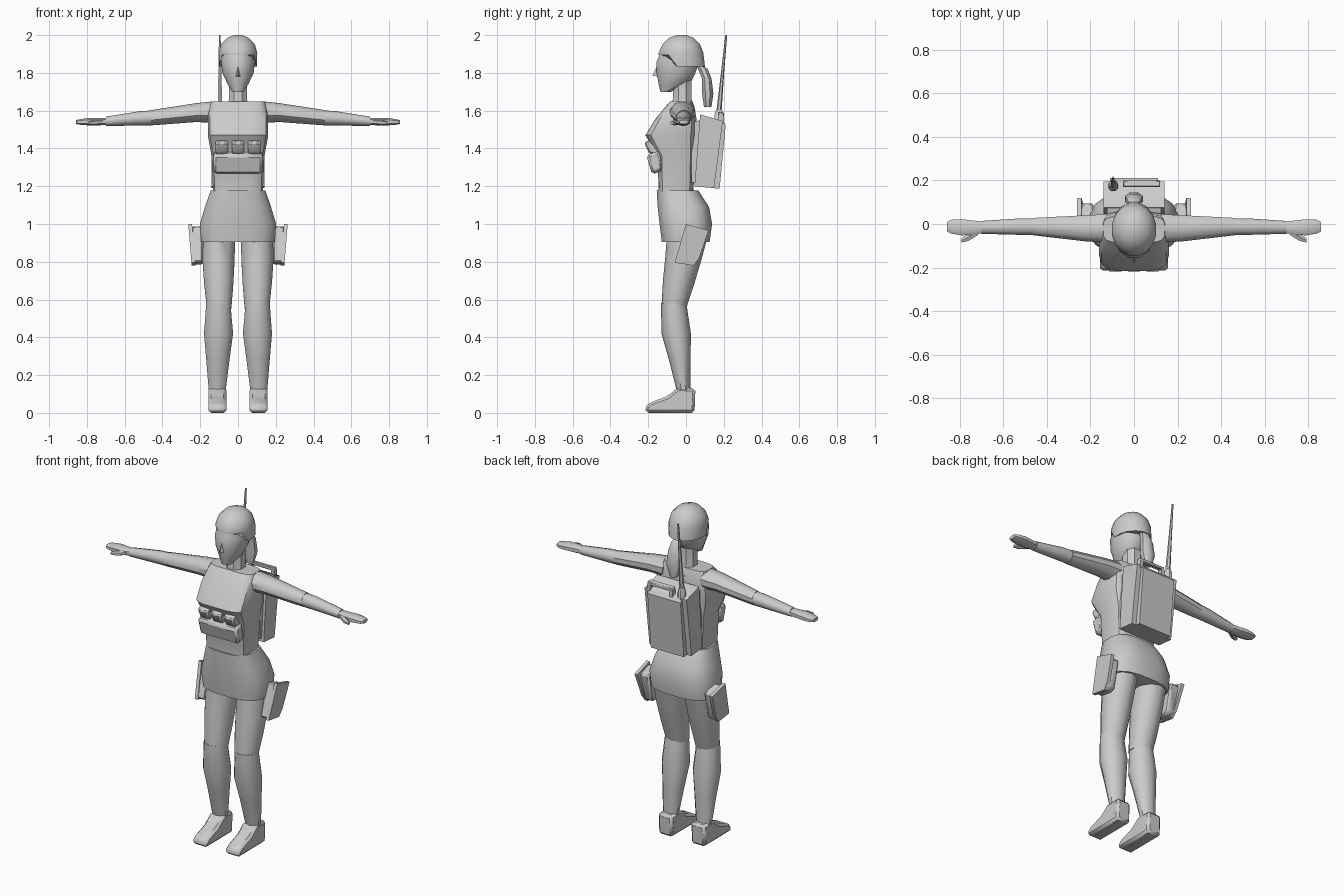
import bpy, bmesh, math
from mathutils import Matrix, Vector

if "Cube" in bpy.data.objects:
    bpy.data.objects.remove(bpy.data.objects["Cube"], do_unlink=True)

GREY = (0.6, 0.6, 0.6, 1)
mat = bpy.data.materials.new("light grey")
mat.use_nodes = True
mat.diffuse_color = GREY
mat.node_tree.nodes["Principled BSDF"].inputs["Base Color"].default_value = GREY


def finish(name, bm, mirror=False, angle=40):
    """Turn a bmesh into a shaded object; mirror adds the right-hand copy."""
    bmesh.ops.recalc_face_normals(bm, faces=bm.faces)
    meshes = [bpy.data.meshes.new(name)]
    bm.to_mesh(meshes[0])
    bm.free()
    names = [name]
    if mirror:
        twin = meshes[0].copy()
        twin.transform(Matrix.Scale(-1, 4, (1, 0, 0)))
        twin.flip_normals()
        meshes.append(twin)
        names = ["left_" + name, "right_" + name]
    for label, mesh in zip(names, meshes):
        mesh.materials.append(mat)
        ob = bpy.data.objects.new(label, mesh)
        bpy.context.collection.objects.link(ob)
        bpy.ops.object.select_all(action="DESELECT")
        ob.select_set(True)
        bpy.context.view_layer.objects.active = ob
        bpy.ops.object.shade_smooth_by_angle(angle=math.radians(angle))


def loft(rings, axis="z", n=10, power=2.0, shear=0.0):
    """Skin rings given as (station, u min, u max, v min, v max)."""
    bm = bmesh.new()
    loops = []
    for t, u0, u1, v0, v1 in rings:
        loop = []
        for i in range(n):
            a = math.tau * (i + 0.5) / n
            c, s = math.cos(a), math.sin(a)
            c = math.copysign(abs(c) ** (2 / power), c)
            s = math.copysign(abs(s) ** (2 / power), s)
            peak = abs(math.sin(math.tau * (round(n / 4 - 0.5) + 0.5) / n)) ** (2 / power)
            u = (u0 + u1) / 2 + c * (u1 - u0) / 2 / math.cos(math.pi / n) ** (2 / power)
            v = (v0 + v1) / 2 + s * (v1 - v0) / 2 / peak
            w = t + shear * (v - v0)
            loop.append(bm.verts.new((u, v, w) if axis == "z" else (w, u, v)))
        loops.append(loop)
    for a, b in zip(loops, loops[1:]):
        for i in range(n):
            j = (i + 1) % n
            bm.faces.new((a[i], a[j], b[j], b[i]))
    bm.faces.new(loops[0])
    bm.faces.new(loops[-1])
    return bm


def prism(x0, x1, profile, bevel=0.0):
    """Extrude a side profile of (y, z) points from x0 to x1."""
    bm = bmesh.new()
    face = bm.faces.new([bm.verts.new((x0, y, z)) for y, z in profile])
    out = bmesh.ops.extrude_face_region(bm, geom=[face])
    verts = [g for g in out["geom"] if isinstance(g, bmesh.types.BMVert)]
    bmesh.ops.translate(bm, verts=verts, vec=(x1 - x0, 0, 0))
    bmesh.ops.recalc_face_normals(bm, faces=bm.faces)
    if bevel:
        bmesh.ops.bevel(bm, geom=bm.edges[:], offset=bevel, segments=1,
                        affect="EDGES", clamp_overlap=True)
    return bm


# Head: face and skull, nose, neck
finish("head", loft([(1.70, -.03, .03, -.135, -.08), (1.74, -.055, .055, -.145, .02),
                     (1.80, -.083, .083, -.155, .05), (1.86, -.09, .09, -.155, .07),
                     (1.92, -.09, .09, -.13, .08)], n=12))
nose = bmesh.new()
points = [nose.verts.new(p) for p in
          ((-.016, -.145, 1.78), (.016, -.145, 1.78), (0, -.178, 1.785), (0, -.15, 1.845))]
for skip in range(4):
    nose.faces.new([p for i, p in enumerate(points) if i != skip])
finish("nose", nose)
finish("neck", loft([(1.60, -.06, .06, -.08, .05), (1.66, -.048, .048, -.07, .03),
                     (1.78, -.048, .048, -.07, .03)], n=8))

# Helmet: dome whose rim is high over the face and low at ears and nape
helmet = loft([(1.835, -.1, .1, -.145, .1), (1.905, -.102, .102, -.145, .092),
               (1.95, -.09, .09, -.125, .075), (1.985, -.058, .058, -.09, .042),
               (2.0, -.02, .02, -.045, 0)], n=16)
for v in helmet.verts:
    if v.co.z < 1.84 and v.co.y < -.07:
        v.co.z = 1.895
finish("helmet", helmet)

# Ponytail
finish("ponytail", loft([(1.62, -.022, .022, .095, .135), (1.69, -.042, .042, .085, .145),
                         (1.77, -.035, .035, .085, .135), (1.82, -.025, .025, .065, .115),
                         (1.845, -.015, .015, .05, .085)], n=8))

# Torso with the chest ridge
finish("torso", loft([(1.17, -.132, .132, -.145, .04), (1.36, -.14, .14, -.15, .045),
                      (1.47, -.16, .16, -.215, .055), (1.56, -.16, .16, -.16, .055),
                      (1.62, -.15, .15, -.11, .045), (1.648, -.14, .14, -.085, .035)],
                     n=16, power=4.5), angle=32)

# Skirt
finish("skirt", loft([(.905, -.195, .195, -.128, .125), (1.0, -.202, .202, -.14, .138),
                      (1.09, -.175, .175, -.15, .122), (1.178, -.145, .145, -.155, .065)],
                     n=16, power=2.8))

# Arms and hands
finish("upper_arm", loft([(.125, -.085, .045, 1.535, 1.65), (.22, -.08, .04, 1.54, 1.64),
                          (.46, -.052, .028, 1.522, 1.603)], axis="x"), mirror=True)
finish("forearm", loft([(.445, -.05, .026, 1.523, 1.602), (.52, -.05, .026, 1.522, 1.597),
                        (.70, -.045, .014, 1.518, 1.568)], axis="x"), mirror=True)
finish("hand", loft([(.685, -.04, .01, 1.525, 1.562), (.74, -.05, .016, 1.522, 1.562),
                     (.79, -.052, .022, 1.522, 1.562), (.835, -.045, .02, 1.525, 1.555),
                     (.857, -.035, .01, 1.53, 1.55)], axis="x", n=8, power=2.6), mirror=True)
finish("thumb", loft([(.715, -.05, -.015, 1.527, 1.555), (.76, -.078, -.042, 1.522, 1.55),
                      (.792, -.085, -.066, 1.525, 1.543)], axis="x", n=6), mirror=True)

# Legs and feet
finish("thigh", loft([(.56, .035, .165, -.13, 0), (.70, .024, .18, -.122, .045),
                      (.82, .018, .188, -.11, .08), (.95, .015, .185, -.1, .115)],
                     shear=-.08), mirror=True)
finish("shin", loft([(.12, .065, .155, -.05, .023), (.28, .045, .168, -.09, .024),
                     (.42, .026, .18, -.13, .026), (.58, .04, .168, -.132, .002)]), mirror=True)
finish("foot", prism(.062, .156, [(.045, 0), (.05, .13), (-.045, .132), (-.1, .088),
                                  (-.19, .055), (-.218, .03), (-.21, 0)], .014), mirror=True)

# Holsters: slim body with a larger sloping outer flap
finish("holster", prism(.185, .245, [(.005, .99), (.095, .96), (.06, .8),
                                     (.035, .785), (-.055, .8)], .008), mirror=True)
flap = prism(.235, .255, [(0, 1.0), (.12, .965), (.07, .82), (.04, .78), (-.06, .795)])
for v in flap.verts:
    v.co.x += (v.co.z - .9) * .08
finish("holster_flap", flap, mirror=True)

# Chest pouches
finish("wide_pouch", prism(-.13, .13, [(-.21, 1.365), (-.14, 1.39), (-.12, 1.285),
                                       (-.18, 1.262)], .014))
for side, x in (("right", -.085), ("middle", 0), ("left", .085)):
    finish(side + "_small_pouch", prism(x - .033, x + .033, [
        (-.222, 1.43), (-.195, 1.447), (-.14, 1.4), (-.15, 1.37), (-.195, 1.373)], .008))

# Backpack with rounded back, shoulder pads and carrying handle
pack = prism(-.14, .14, [(.075, 1.58), (.195, 1.545), (.21, 1.525), (.178, 1.187), (.045, 1.2)])
upright = [e for e in pack.edges
           if abs((e.verts[0].co - e.verts[1].co).z) > .2 and e.verts[0].co.y > .12]
bmesh.ops.bevel(pack, geom=upright, offset=.03, segments=2, affect="EDGES")
finish("backpack", pack)
finish("back_pad", prism(.04, .125, [(.03, 1.54), (.08, 1.55), (.055, 1.22), (.03, 1.22)]),
       mirror=True)
finish("handle_bar", prism(-.05, .12, [(.17, 1.575), (.2, 1.57), (.2, 1.59), (.17, 1.595)], .004))
for side, x in (("right", -.05), ("left", .1)):
    finish(side + "_handle_post", prism(x, x + .02, [
        (.17, 1.54), (.2, 1.53), (.2, 1.575), (.17, 1.58)]))

# Radio antenna leaning back from its base
finish("antenna_base", loft([(1.53, -.118, -.072, .15, .2), (1.585, -.115, -.075, .152, .198),
                             (1.605, -.105, -.085, .16, .19)], n=8))
finish("antenna", loft([(1.59, -.108, -.082, .16, .188), (1.8, -.104, -.088, .185, .202),
                        (2.0, -.101, -.092, .208, .218)], n=6))
